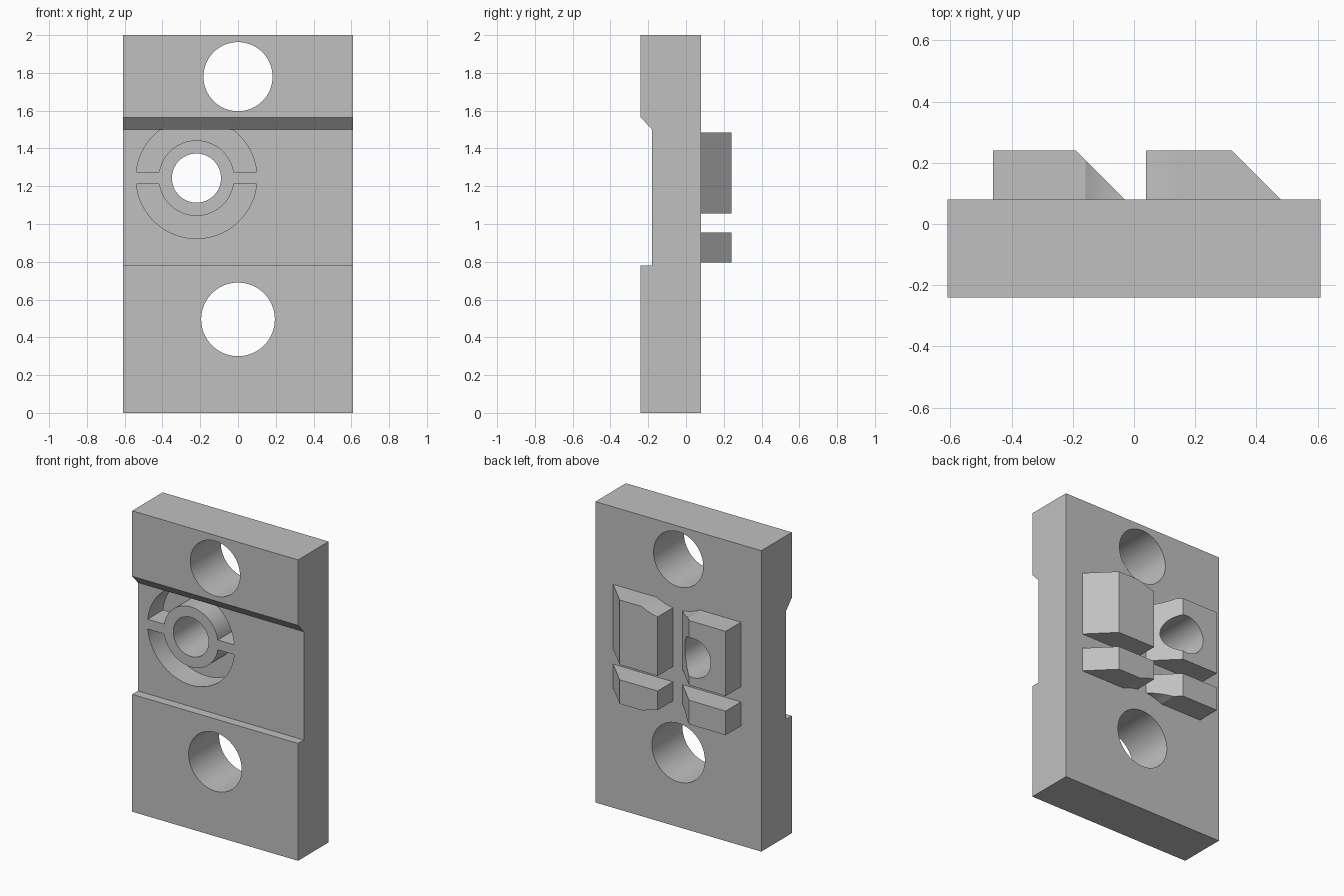
import bpy, bmesh, math

if "Cube" in bpy.data.objects:
    bpy.data.objects.remove(bpy.data.objects["Cube"])

grey = bpy.data.materials.new("plain grey")
grey.diffuse_color = (0.53, 0.53, 0.53, 1)
grey.use_nodes = True
grey.node_tree.nodes["Principled BSDF"].inputs["Base Color"].default_value = grey.diffuse_color


def prism(name, pts, place, lo, hi):
    """Extrude a 2D outline from lo to hi; place(a, b, t) gives the 3D point."""
    bm = bmesh.new()
    rings = [[bm.verts.new(place(a, b, t)) for a, b in pts] for t in (lo, hi)]
    n = len(pts)
    bm.faces.new(rings[0])
    bm.faces.new(rings[1][::-1])
    for i in range(n):
        j = (i + 1) % n
        bm.faces.new((rings[0][j], rings[0][i], rings[1][i], rings[1][j]))
    bmesh.ops.recalc_face_normals(bm, faces=bm.faces)
    me = bpy.data.meshes.new(name)
    bm.to_mesh(me)
    bm.free()
    me.materials.append(grey)
    ob = bpy.data.objects.new(name, me)
    bpy.context.collection.objects.link(ob)
    return ob


def along_x(a, b, t): return (t, a, b)
def along_y(a, b, t): return (a, t, b)
def along_z(a, b, t): return (a, b, t)


def arc(cx, cz, r, a0, a1, n):
    return [(cx + r * math.cos(a0 + (a1 - a0) * i / n),
             cz + r * math.sin(a0 + (a1 - a0) * i / n)) for i in range(n + 1)]


def drill(name, x, z, r, lo=-0.5, hi=0.5):
    return prism(name, arc(x, z, r, 0, math.tau, 64)[:-1], along_y, lo, hi)


def cut(ob, cutters):
    for c in cutters:
        m = ob.modifiers.new("cut", 'BOOLEAN')
        m.operation, m.solver, m.object = 'DIFFERENCE', 'EXACT', c
    bpy.context.view_layer.update()
    done = bpy.data.meshes.new_from_object(
        ob.evaluated_get(bpy.context.evaluated_depsgraph_get()))
    ob.modifiers.clear()
    ob.data = done
    bpy.ops.object.select_all(action='DESELECT')
    ob.select_set(True)
    bpy.context.view_layer.objects.active = ob
    bpy.ops.object.shade_smooth_by_angle(angle=math.radians(25))


# Plate with the shallow front channel, chamfered at its upper edge
plate = prism("plate", [(-0.24, 0), (0.08, 0), (0.08, 2), (-0.24, 2), (-0.24, 1.565),
                        (-0.18, 1.5), (-0.18, 0.78), (-0.24, 0.78)], along_x, -0.61, 0.61)

# Through holes
PX, PZ = -0.22, 1.243
pin_hole = drill("pin_hole_cutter", PX, PZ, 0.13)
holes = [drill("top_hole_cutter", 0, 1.78, 0.183),
         drill("bottom_hole_cutter", 0, 0.495, 0.195), pin_hole]

# Two half-ring pockets around the pin hole, separated by thin bridges
grooves = []
for k, start in enumerate((0, math.pi)):
    ao, ai = math.asin(0.0325 / 0.32), math.asin(0.0325 / 0.2)
    pts = (arc(PX, PZ, 0.32, start + ao, start + math.pi - ao, 40)
           + arc(PX, PZ, 0.2, start + math.pi - ai, start + ai, 32))
    pts = [(x, min(z, 1.4995)) for x, z in pts]
    grooves.append(prism(f"groove_cutter_{k}", pts, along_y, -0.21, -0.02))
cut(plate, holes + grooves)

# Four wedge blocks on the back, relieved by round clearances about the big holes
clearances = [drill(f"clearance_cutter_{k}", 0, z, 0.335, 0, 0.4)
              for k, z in enumerate((1.78, 0.495))]
for side, x0, x1, x2 in (("left", -0.46, -0.19, -0.03), ("right", 0.04, 0.32, 0.48)):
    for level, z0, z1 in (("tall", 1.055, 1.485), ("short", 0.795, 0.955)):
        block = prism(f"{side}_{level}_block",
                      [(x0, 0.08), (x2, 0.08), (x1, 0.24), (x0, 0.24)], along_z, z0, z1)
        tools = [clearances[0] if level == "tall" else clearances[1]]
        if (side, level) == ("left", "tall"):
            tools.append(pin_hole)
        cut(block, tools)

# Remove the cutters
for c in holes + grooves + clearances:
    bpy.data.objects.remove(c)
